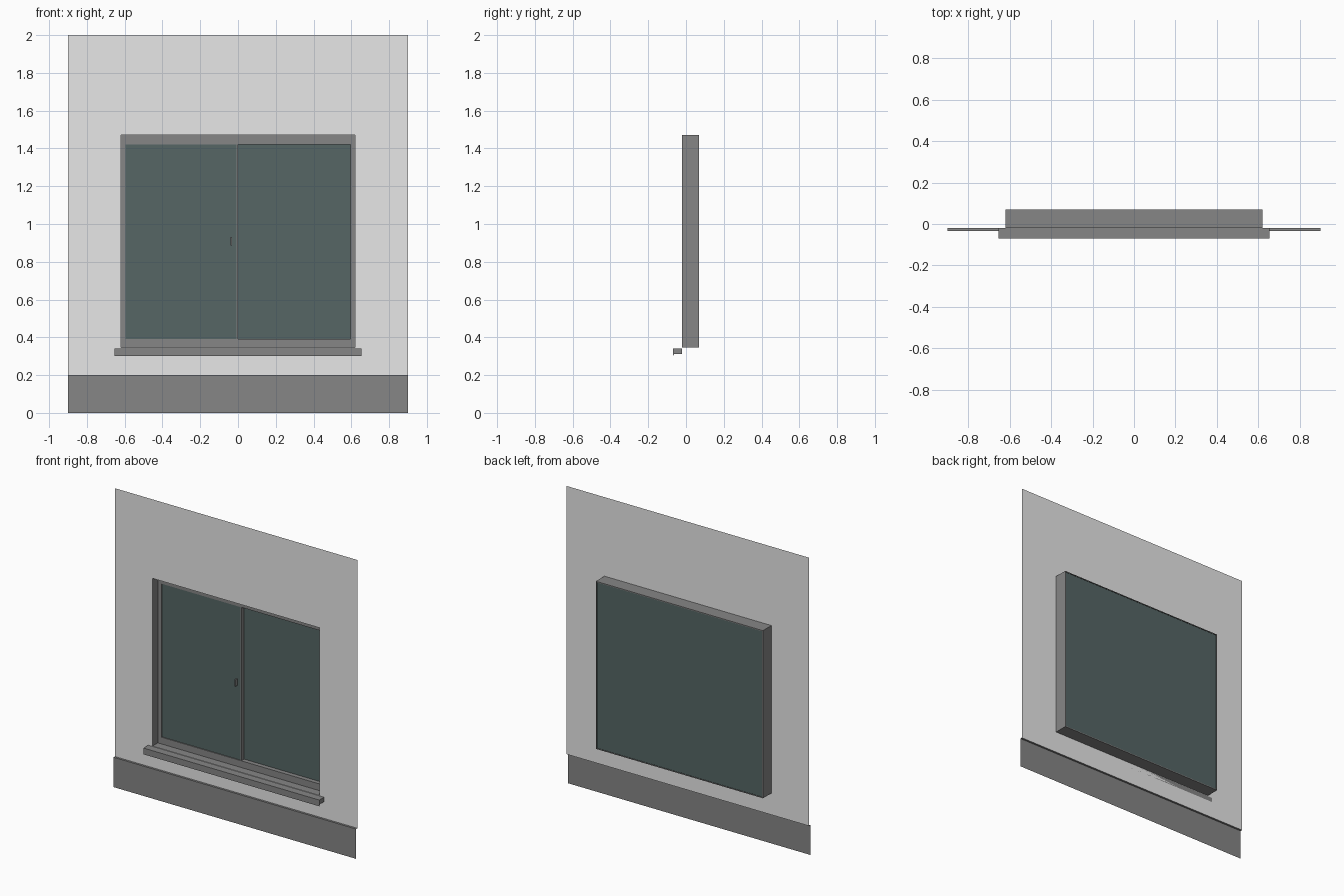
import bpy

cube = bpy.data.objects.get("Cube")
if cube:
    bpy.data.objects.remove(cube, do_unlink=True)


def material(name, colour):
    m = bpy.data.materials.new(name)
    m.use_nodes = True
    m.diffuse_color = (*colour, 1)
    bsdf = next(n for n in m.node_tree.nodes if n.type == 'BSDF_PRINCIPLED')
    bsdf.inputs["Base Color"].default_value = (*colour, 1)
    return m


WALL = material("pale plaster", (0.8, 0.8, 0.8))
GREY = material("grey trim", (0.24, 0.24, 0.24))
GLASS = material("dark green glass", (0.092, 0.133, 0.13))


def add(name, verts, faces, mat):
    me = bpy.data.meshes.new(name)
    me.from_pydata(verts, [], faces)
    me.materials.append(mat)
    ob = bpy.data.objects.new(name, me)
    bpy.context.collection.objects.link(ob)
    return ob


def rect(x0, x1, z0, z1, y):
    return [(x0, y, z0), (x1, y, z0), (x1, y, z1), (x0, y, z1)]


def sheet(name, x0, x1, z0, z1, y, mat, back=False):
    face = (3, 2, 1, 0) if back else (0, 1, 2, 3)
    return add(name, rect(x0, x1, z0, z1, y), [face], mat)


def rings(name, loops, mat):
    """Bridge a series of rectangles into a stepped surround."""
    verts = [v for loop in loops for v in loop]
    faces = []
    for r in range(len(loops) - 1):
        a, b = 4 * r, 4 * r + 4
        for i in range(4):
            j = (i + 1) % 4
            faces.append((a + i, a + j, b + j, b + i))
    return add(name, verts, faces, mat)


def extrude_x(name, profile, half, mat):
    """Sweep a (y, z) profile along x into a solid."""
    n = len(profile)
    verts = [(s * half, y, z) for s in (-1, 1) for y, z in profile]
    faces = [(i, (i + 1) % n, n + (i + 1) % n, n + i) for i in range(n)]
    faces += [tuple(reversed(range(n))), tuple(range(n, 2 * n))]
    return add(name, verts, faces, mat)


def box(name, x0, x1, y0, y1, z0, z1, mat):
    bpy.ops.mesh.primitive_cube_add(
        size=1, location=((x0 + x1) / 2, (y0 + y1) / 2, (z0 + z1) / 2))
    ob = bpy.context.object
    ob.name = name
    ob.scale = (x1 - x0, y1 - y0, z1 - z0)
    ob.data.materials.append(mat)
    return ob


# Main dimensions
W, H = 0.9, 2.0
FRONT, BACK, FRAME = -0.02, 0.07, 0.036
opening = (-0.62, 0.62, 0.345, 1.47)
inner = (-0.595, 0.595, 0.39, 1.42)
back_edge = (-0.614, 0.614, 0.351, 1.464)

# Wall sheet with the window opening
rings("wall", [rect(-W, W, 0.2, H, FRONT), rect(*opening, FRONT)], WALL)

# Plinth: front sheet with a narrow ledge back to the wall
add("plinth",
    [(-W, -0.034, 0), (W, -0.034, 0), (W, -0.034, 0.2), (-W, -0.034, 0.2),
     (W, FRONT, 0.2), (-W, FRONT, 0.2)],
    [(0, 1, 2, 3), (3, 2, 4, 5)], GREY)

# Outer casing, turned in around the back glass
rings("window_casing",
      [rect(*back_edge, BACK), rect(*opening, BACK), rect(*opening, FRONT)], GREY)

# Stepped inner frame facing the front
rings("window_frame",
      [rect(*opening, FRAME), rect(*inner, FRAME), rect(*inner, 0.066)], GREY)

# Glass: full rear pane and the sliding pane in front of it
sheet("rear_glass", *back_edge, 0.068, GLASS, back=True)
sheet("fixed_pane", *inner, 0.066, GLASS)
sheet("sliding_pane", inner[0], -0.008, inner[2], inner[3], 0.042, GLASS)

# Meeting stile and pull handle
box("meeting_stile", -0.008, 0, FRAME, 0.065, inner[2], inner[3], GREY)
box("handle", -0.041, -0.033, 0.022, 0.042, 0.885, 0.93, GREY)

# Projecting sill with a drip lip
extrude_x("sill",
          [(-0.07, 0.30), (-0.063, 0.312), (FRONT, 0.312),
           (FRONT, 0.342), (-0.07, 0.342)], 0.653, GREY)
